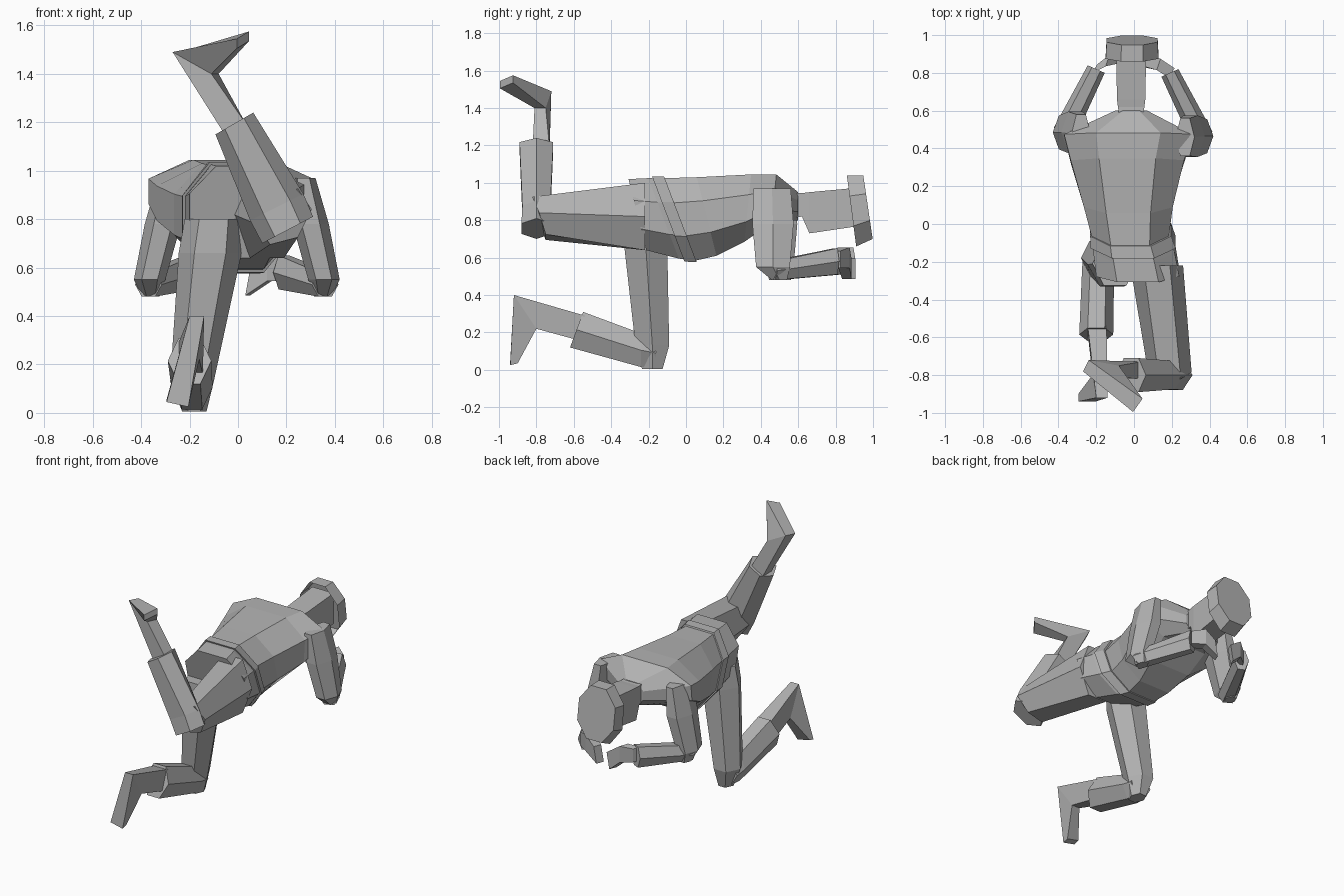
import bpy, bmesh
from mathutils import Vector

grey = bpy.data.materials.new("plain grey")
grey.diffuse_color = (0.45, 0.45, 0.45, 1)

# Cross-section outlines
OCT = [(1, .4), (.5, 1), (-.5, 1), (-1, .4), (-1, -.4), (-.5, -1), (.5, -1), (1, -.4)]
ROUND = [(1, .42), (.42, 1), (-.42, 1), (-1, .42), (-1, -.42), (-.42, -1), (.42, -1), (1, -.42)]
HEX = [(1, 0), (.5, 1), (-.5, 1), (-1, 0), (-.5, -1), (.5, -1)]
QUAD = [(1, 1), (-1, 1), (-1, -1), (1, -1)]


def loft(name, outline, rings, start=True, end=True):
    """Skin an outline through rings of (centre, half width vector, half height vector)."""
    bm = bmesh.new()
    loops = []
    for c, u, v in rings:
        c, u, v = Vector(c), Vector(u), Vector(v)
        loops.append([bm.verts.new(c + u * a + v * b) for a, b in outline])
    n = len(outline)
    for a, b in zip(loops, loops[1:]):
        for i in range(n):
            j = (i + 1) % n
            bm.faces.new((a[i], a[j], b[j], b[i]))
    if start:
        bm.faces.new(loops[0][::-1])
    if end:
        bm.faces.new(loops[-1])
    bmesh.ops.recalc_face_normals(bm, faces=bm.faces)
    me = bpy.data.meshes.new(name)
    bm.to_mesh(me)
    bm.free()
    me.materials.append(grey)
    ob = bpy.data.objects.new(name, me)
    bpy.context.collection.objects.link(ob)
    return ob


def body_ring(y, cx, cz, rx, rz, tilt):
    return (cx, y, cz), (rx, 0, 0), (0, tilt * rz, rz)


# Jacket from hem to neck
loft("jacket", OCT, [body_ring(*r) for r in (
    (-.26, .02, .83, .22, .19, -.25),
    (-.12, .0, .81, .215, .215, -.38),
    (-.03, -.02, .805, .205, .22, -.38),
    (.11, -.03, .82, .235, .21, -.25),
    (.33, -.035, .865, .30, .18, .1),
    (.47, -.03, .915, .34, .13, .1),
    (.60, -.015, .875, .085, .075, 0))])

# Belt
loft("belt", OCT, [body_ring(-.095, -.005, .807, .224, .228, -.38),
                   body_ring(-.03, -.018, .805, .214, .229, -.38)])

# Neck and head
loft("head", QUAD, [((-.015, y, (lo + hi) / 2), (w, 0, 0), (0, 0, (hi - lo) / 2))
                    for y, lo, hi, w in ((.55, .81, .95, .06), (.62, .82, .945, .07),
                                         (.66, .73, .95, .075), (.93, .77, .975, .08))])

# Cap, open towards the neck
loft("cap", ROUND, [((-.01, .885, .85), (.14, 0, 0), (0, -.025, .19)),
                    ((-.01, .973, .87), (.135, 0, 0), (0, -.025, .17))], start=False)

# Arms
for side, s, dx, dy in (("right", 1, 0, 0), ("left", -1, -.01, .02)):
    def P(x, y, z):
        return (s * x + dx, y + dy, z)
    loft(side + "_upper_arm", HEX, [
        (P(.27, .46, .97), (.05, 0, 0), (0, .10, 0)),
        (P(.30, .465, .78), (.075, 0, 0), (0, .11, 0)),
        (P(.355, .465, .55), (.065, 0, 0), (0, .09, 0)),
        (P(.35, .50, .48), (.035, 0, 0), (0, .04, 0))])
    loft(side + "_forearm", HEX, [
        (P(.36, .46, .53), (.055, s * .03, 0), (0, 0, .05)),
        (P(.19, .80, .58), (.045, s * .02, 0), (0, 0, .07))])
    loft(side + "_hand", QUAD, [
        (P(.20, .80, .59), (.015, .025, 0), (0, 0, .045)),
        (P(.13, .845, .60), (.01, .03, 0), (0, 0, .055)),
        (P(.05, .86, .54), (.01, .025, 0), (.01, 0, .055))])

# Raised right leg
loft("right_thigh", HEX, [
    ((.12, -.22, .82), (.14, 0, 0), (0, 0, .18)),
    ((.19, -.785, .81), (.115, 0, .03), (0, -.035, .10))])
loft("right_shin", HEX, [
    ((.205, -.80, .755), (.105, 0, .055), (0, .08, 0)),
    ((.16, -.80, .85), (.11, 0, .055), (0, .075, 0)),
    ((-.015, -.80, 1.195), (.078, 0, .045), (0, .09, 0))])
loft("right_foot", QUAD, [
    ((-.01, -.775, 1.17), (0, .045, 0), (-.045, 0, -.02)),
    ((-.175, -.765, 1.445), (.015, .03, 0), (-.08, .015, .045)),
    ((.02, -.96, 1.54), (.025, .035, .015), (0, 0, .02))])

# Kneeling left leg
loft("left_thigh", HEX, [
    ((-.10, -.21, .80), (.12, 0, 0), (0, .115, 0)),
    ((-.115, -.215, .66), (.13, 0, 0), (0, .115, 0)),
    ((-.19, -.18, .13), (.09, 0, 0), (0, .09, 0)),
    ((-.18, -.18, .005), (.05, 0, 0), (0, .055, 0))])
loft("left_shin", HEX, [
    ((-.19, -.16, .09), (.08, 0, 0), (0, 0, .07)),
    ((-.19, -.24, .105), (.085, 0, 0), (0, 0, .09)),
    ((-.20, -.585, .215), (.09, 0, 0), (0, .035, .095))])
loft("left_foot", QUAD, [
    ((-.195, -.56, .225), (.05, 0, 0), (0, .02, .065)),
    ((-.18, -.86, .31), (.03, 0, 0), (.01, -.06, .09)),
    ((-.25, -.92, .04), (.045, 0, -.01), (0, -.02, -.005))])
